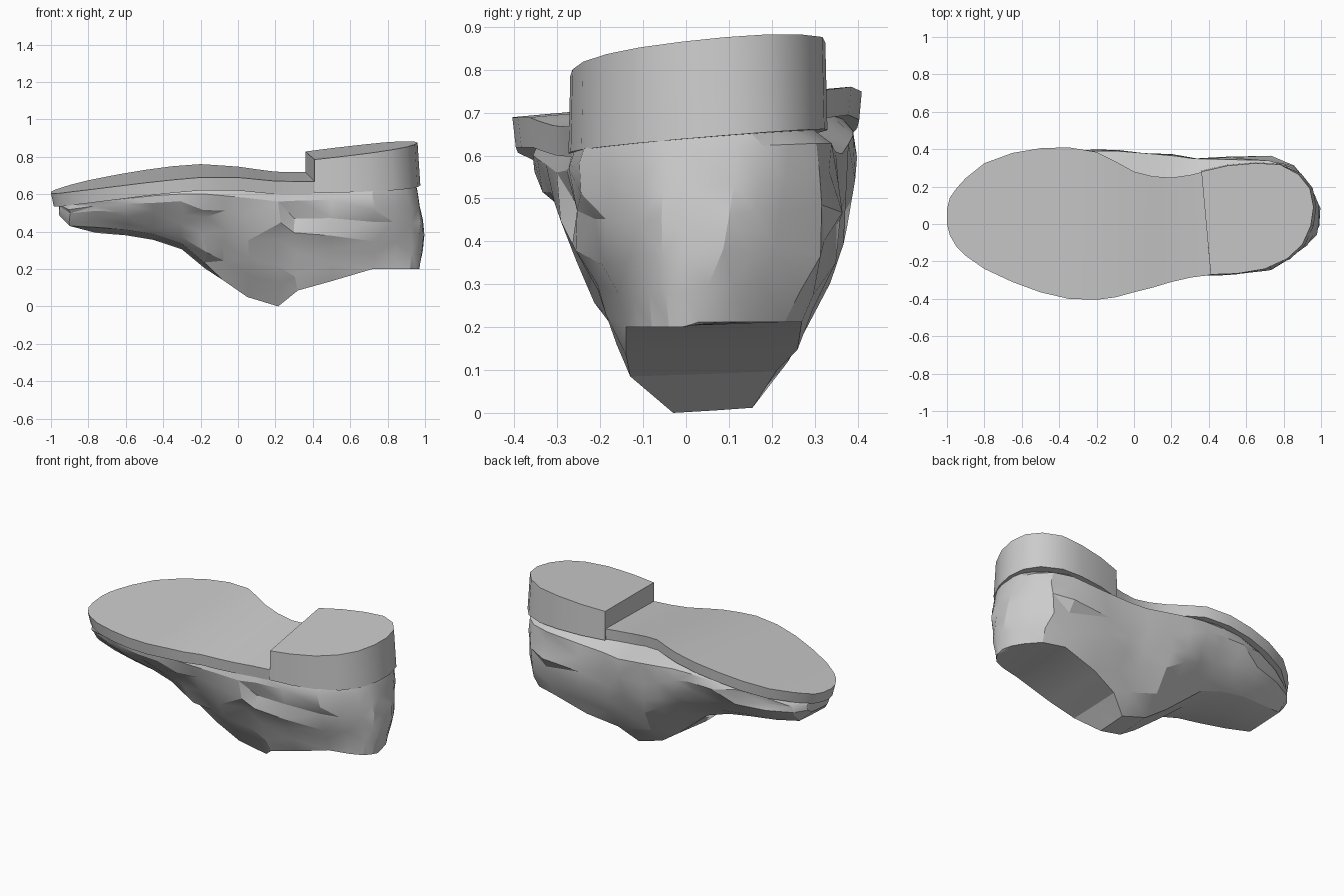
import bpy, bmesh, math, random

random.seed(11)
if "Cube" in bpy.data.objects:
    bpy.data.objects.remove(bpy.data.objects["Cube"], do_unlink=True)

grey = bpy.data.materials.new("plain grey")
grey.use_nodes = True
grey.diffuse_color = (0.6, 0.6, 0.6, 1)
grey.node_tree.nodes["Principled BSDF"].inputs["Base Color"].default_value = (0.6, 0.6, 0.6, 1)

TILT = 0.09  # the shoe rolls slightly to one side
SOLE = [(-1, .605), (-.9, .627), (-.8, .645), (-.6, .678), (-.4, .708), (-.2, .726),
        (0, .722), (.2, .698), (.4, .69), (1, .71)]


def sole_z(x, y):
    """Height of the tread at a point."""
    for (x0, z0), (x1, z1) in zip(SOLE, SOLE[1:]):
        if x <= x1:
            break
    return z0 + (z1 - z0) * (x - x0) / (x1 - x0) + TILT * y


def loft(name, rings, angle, facets=False):
    """Skin equal-length rings and cap both ends."""
    bm = bmesh.new()
    vs = [[bm.verts.new(p) for p in r] for r in rings]
    n = len(vs[0])
    for a, b in zip(vs, vs[1:]):
        for i in range(n):
            j = (i + 1) % n
            bm.faces.new((a[i], a[j], b[j], b[i]))
    bm.faces.new(vs[0][::-1])
    bm.faces.new(vs[-1])
    bmesh.ops.recalc_face_normals(bm, faces=bm.faces)
    if facets:
        bmesh.ops.triangulate(bm, faces=bm.faces, quad_method='SHORT_EDGE')
    me = bpy.data.meshes.new(name)
    bm.to_mesh(me)
    bm.free()
    me.materials.append(grey)
    ob = bpy.data.objects.new(name, me)
    bpy.context.collection.objects.link(ob)
    bpy.ops.object.select_all(action='DESELECT')
    ob.select_set(True)
    bpy.context.view_layer.objects.active = ob
    bpy.ops.object.shade_smooth_by_angle(angle=math.radians(angle))


# Sole: x, low y edge, high y edge
rings = []
for x, a, b in [(-1, 0, .08), (-.985, -.06, .14), (-.95, -.12, .19), (-.9, -.17, .245),
                (-.8, -.24, .325), (-.65, -.31, .38), (-.5, -.365, .405), (-.35, -.4, .41),
                (-.2, -.405, .385), (-.1, -.392, .335), (0, -.365, .28), (.1, -.34, .255),
                (.2, -.31, .248), (.3, -.287, .262), (.45, -.266, .3)]:
    xb = x * .985 if x < -.5 else x
    rings.append([(x, a, sole_z(x, a)), (x, b, sole_z(x, b)),
                  (xb, b - .006, sole_z(x, b) - .066), (xb, a + .008, sole_z(x, a) - .07)])
loft("sole", rings, 30)

# Heel block: a slanted prism, slightly wider where it meets the upper
heel = [(.41, -.27), (.55, -.265), (.7, -.24), (.82, -.185), (.9, -.11), (.945, -.01),
        (.96, .09), (.94, .19), (.88, .265), (.78, .318), (.65, .325), (.5, .312), (.36, .28)]
low = [(x + (.015 if x > .8 else 0), y * 1.015, .605 + .022 * (x - .41) + .083 * (y + .27)) for x, y in heel]
top = [(x, y, .785 + .108 * (x - .41) + .088 * (y + .27)) for x, y in heel]
loft("heel", [low, top], 30)

# Upper: x, instep height, bulge low/high y, instep low/high y, high y at sole
STATIONS = [
    (-.955, .485, -.06, .16, -.02, .13, .16), (-.90, .43, -.15, .22, -.08, .17, .22),
    (-.76, .393, -.23, .30, -.13, .20, .30), (-.60, .38, -.30, .355, -.16, .22, .355),
    (-.45, .355, -.335, .38, -.16, .22, .38), (-.30, .305, -.36, .385, -.15, .22, .375),
    (-.18, .205, -.36, .385, -.12, .20, .35), (-.08, .14, -.35, .385, -.09, .18, .31),
    (.05, .05, -.33, .375, -.06, .16, .26), (.215, 0, -.305, .36, -.03, .155, .235),
    (.32, .085, -.28, .345, -.13, .21, .25), (.5, .135, -.275, .34, -.14, .26, .29),
    (.72, .2, -.25, .335, -.14, .27, .30), (.85, .2, -.185, .30, -.11, .23, .25),
    (.92, .2, -.12, .24, -.08, .15, .19), (.955, .2, -.06, .18, -.04, .09, .15),
    (.97, .2, 0, .12, -.01, .03, .1)]
LEVELS = [0, .08, .26, .44, .62, .82, 1]


def side(x, zb, bulge, base, edge):
    """One flank of a cross-section, from sole to instep or ankle."""
    high = bulge > 0 and edge > 0 and x < .9
    zt = sole_z(x, edge) - .062
    pts = []
    for t in LEVELS:
        y = bulge + (base - bulge) * t ** (2.2 if high else 1.75)
        if high:
            y += .02 * math.sin(math.pi * t)
        if t == 0:
            y = edge
        z = zt + (zb - zt) * t
        px = x
        if x > .8:  # rounded back of the heel
            px += .03 * math.sin(math.pi * t) * (x - .8) / .17 - .02 * (1 - t)
        if .1 < t < .95:  # creased, faceted leather
            j = min(.022, .05 * (zt - zb)) * (1 if x < .9 else .4)
            y += random.uniform(-j, j)
            z += random.uniform(-j, j)
            px += random.uniform(-j, j)
        pts.append((px, y, z))
    return pts


rings = []
for x, zb, lo, hi, blo, bhi, edge in STATIONS:
    crown = .03 if -.9 < x < -.1 else 0  # domed instep, flat ankle opening
    ring = side(x, zb + crown, lo, blo, lo * .95)
    ring.append((x, blo * .45 + bhi * .55, zb + (0 if crown else .006)))
    ring += side(x, zb + crown + (0 if crown else .012), hi, bhi, edge * .97)[::-1]
    rings.append(ring)
loft("upper", rings, 22, facets=True)
